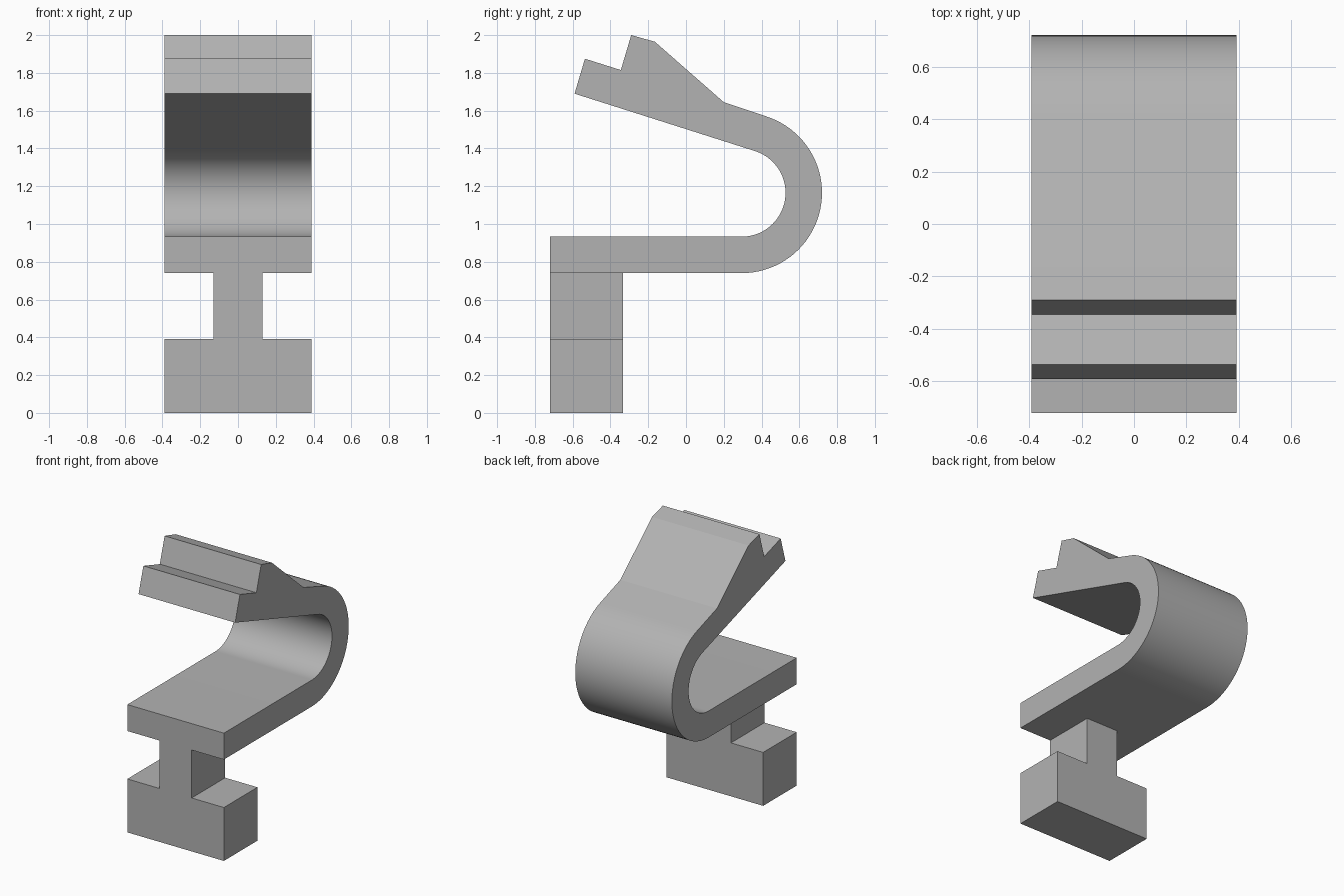
import bpy
import bmesh
from math import sin, cos, radians
from mathutils import Vector

cube = bpy.data.objects.get("Cube")
if cube:
    bpy.data.objects.remove(cube, do_unlink=True)

HALF_WIDTH = 0.39

grey = bpy.data.materials.new("light_grey")
grey.use_nodes = True
colour = (0.45, 0.45, 0.45, 1)
grey.diffuse_color = colour
grey.node_tree.nodes["Principled BSDF"].inputs["Base Color"].default_value = colour


def extrude_profile(name, points, offset):
    """Fill a closed outline and extrude it by the offset vector."""
    bm = bmesh.new()
    face = bm.faces.new([bm.verts.new(p) for p in points])
    result = bmesh.ops.extrude_face_region(bm, geom=[face], use_keep_orig=True)
    moved = [v for v in result["geom"] if isinstance(v, bmesh.types.BMVert)]
    bmesh.ops.translate(bm, verts=moved, vec=offset)
    bmesh.ops.recalc_face_normals(bm, faces=bm.faces[:])
    mesh = bpy.data.meshes.new(name)
    bm.to_mesh(mesh)
    bm.free()
    mesh.materials.append(grey)
    obj = bpy.data.objects.new(name, mesh)
    bpy.context.collection.objects.link(obj)
    bpy.ops.object.select_all(action="DESELECT")
    obj.select_set(True)
    bpy.context.view_layer.objects.active = obj
    bpy.ops.object.shade_smooth_by_angle(angle=radians(12))
    return obj


def bend(radius, steps=40):
    """Arc from the flat strip up to the sloping arm."""
    angles = [radians(-90 + 162.8 * i / steps) for i in range(steps + 1)]
    return [(0.295 + radius * cos(a), 1.165 + radius * sin(a)) for a in angles]


# Spring clip: flat strip, round bend, sloping arm and stepped catch
catch = [(0.2, 1.645), (-0.165, 1.965), (-0.29, 2.0),
         (-0.345, 1.815), (-0.535, 1.875), (-0.59, 1.69)]
outline = [(-0.72, 0.74)] + bend(0.425) + catch + bend(0.232)[::-1] + [(-0.72, 0.933)]
extrude_profile("spring_clip", [(-HALF_WIDTH, y, z) for y, z in outline],
                Vector((2 * HALF_WIDTH, 0, 0)))

# Foot: wide block with a narrow neck under the strip
half = [(HALF_WIDTH, 0), (HALF_WIDTH, 0.39), (0.13, 0.39), (0.13, 0.74)]
section = half + [(-x, z) for x, z in reversed(half)]
extrude_profile("foot", [(x, -0.72, z) for x, z in section], Vector((0, 0.387, 0)))
